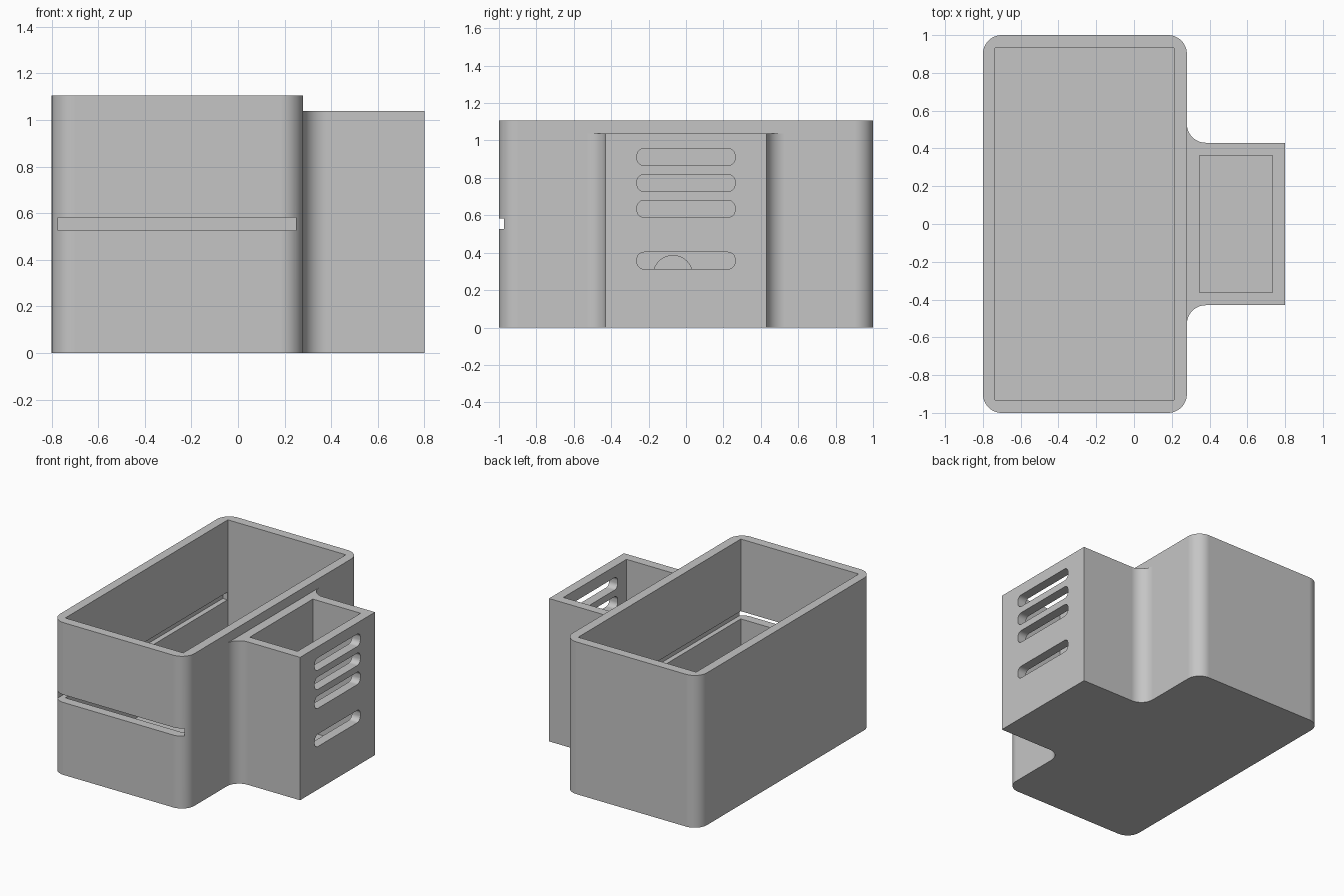
import bpy, bmesh, math
from math import pi, cos, sin
from mathutils import Matrix

cube = bpy.data.objects.get("Cube")
if cube:
    bpy.data.objects.remove(cube, do_unlink=True)

grey = bpy.data.materials.new("plain_grey")
grey.use_nodes = True
colour = (0.56, 0.56, 0.56, 1)
grey.diffuse_color = colour
grey.node_tree.nodes["Principled BSDF"].inputs["Base Color"].default_value = colour


def arc(cx, cy, r, start, end, steps=14):
    return [(cx + r * cos(start + (end - start) * i / steps),
             cy + r * sin(start + (end - start) * i / steps)) for i in range(steps + 1)]


def rounded(x0, x1, y0, y1, r, steps=14):
    """Anticlockwise rectangle outline with rounded corners."""
    if r == 0:
        return [(x0, y0), (x1, y0), (x1, y1), (x0, y1)]
    corners = [(x1 - r, y1 - r), (x0 + r, y1 - r), (x0 + r, y0 + r), (x1 - r, y0 + r)]
    return [p for i, (cx, cy) in enumerate(corners)
            for p in arc(cx, cy, r, i * pi / 2, (i + 1) * pi / 2, steps)]


def prism(name, outline, low, high, along_x=False):
    """Extrude an outline along z, or an outline in (y, z) along x."""
    bm = bmesh.new()
    face = bm.faces.new([bm.verts.new((a, b, low)) for a, b in outline])
    top = bmesh.ops.extrude_face_region(bm, geom=[face])["geom"]
    bmesh.ops.translate(bm, vec=(0, 0, high - low),
                        verts=[v for v in top if isinstance(v, bmesh.types.BMVert)])
    if along_x:
        bm.transform(Matrix(((0, 0, 1, 0), (1, 0, 0, 0), (0, 1, 0, 0), (0, 0, 0, 1))))
    bmesh.ops.recalc_face_normals(bm, faces=bm.faces)
    mesh = bpy.data.meshes.new(name)
    bm.to_mesh(mesh)
    bm.free()
    mesh.materials.append(grey)
    obj = bpy.data.objects.new(name, mesh)
    bpy.context.collection.objects.link(obj)
    return obj


def combine(body, tool, operation="DIFFERENCE"):
    """Apply a boolean and discard the helper."""
    tool.hide_render = True
    mod = body.modifiers.new("boolean", "BOOLEAN")
    mod.operation, mod.solver, mod.object = operation, "EXACT", tool
    bpy.context.view_layer.update()
    graph = bpy.context.evaluated_depsgraph_get()
    mesh = bpy.data.meshes.new_from_object(body.evaluated_get(graph))
    body.modifiers.clear()
    body.data = mesh
    bpy.data.objects.remove(tool, do_unlink=True)


# Main box with rounded upright corners
body = prism("two_chamber_box", rounded(-0.8, 0.28, -1, 1, 0.1), 0, 1.106)

# Lower side box, blended into the main wall by concave fillets
lower = arc(0.38, -0.53, 0.1, pi, pi / 2)
upper = [(x, -y) for x, y in reversed(lower)]
side_outline = [(0.25, -0.53)] + lower + [(0.8, -0.43), (0.8, 0.43)] + upper + [(0.25, 0.53)]
combine(body, prism("side_box", side_outline, 0, 1.038), "UNION")

# Open chambers
floor = 0.067
combine(body, prism("main_cavity", rounded(-0.735, 0.213, -0.933, 0.933, 0), floor, 1.3))
combine(body, prism("side_cavity", rounded(0.348, 0.732, -0.362, 0.362, 0), floor, 1.3))

# Slide-in shelf slot, open at the front and grooved into both long walls
combine(body, prism("shelf_slot", rounded(-0.773, 0.249, -1.1, 0.93, 0), 0.526, 0.582))

# Vent slots in the outer side wall
for i in range(6):
    z = 0.174 + i * 0.1385
    combine(body, prism("vent", rounded(-0.262, 0.262, z, z + 0.09, 0.037, 8), 0.6, 0.9, True))

# Round cable hole between the chambers
combine(body, prism("cable_hole", arc(-0.07, 0.28, 0.105, 0, 2 * pi, 40)[:-1], 0.1, 0.45, True))

# Smooth rounded corners, flat walls
bpy.ops.object.select_all(action="DESELECT")
body.select_set(True)
bpy.context.view_layer.objects.active = body
bpy.ops.object.shade_smooth_by_angle(angle=math.radians(30))
weighted = body.modifiers.new("weighted_normals", "WEIGHTED_NORMAL")
weighted.keep_sharp = True
